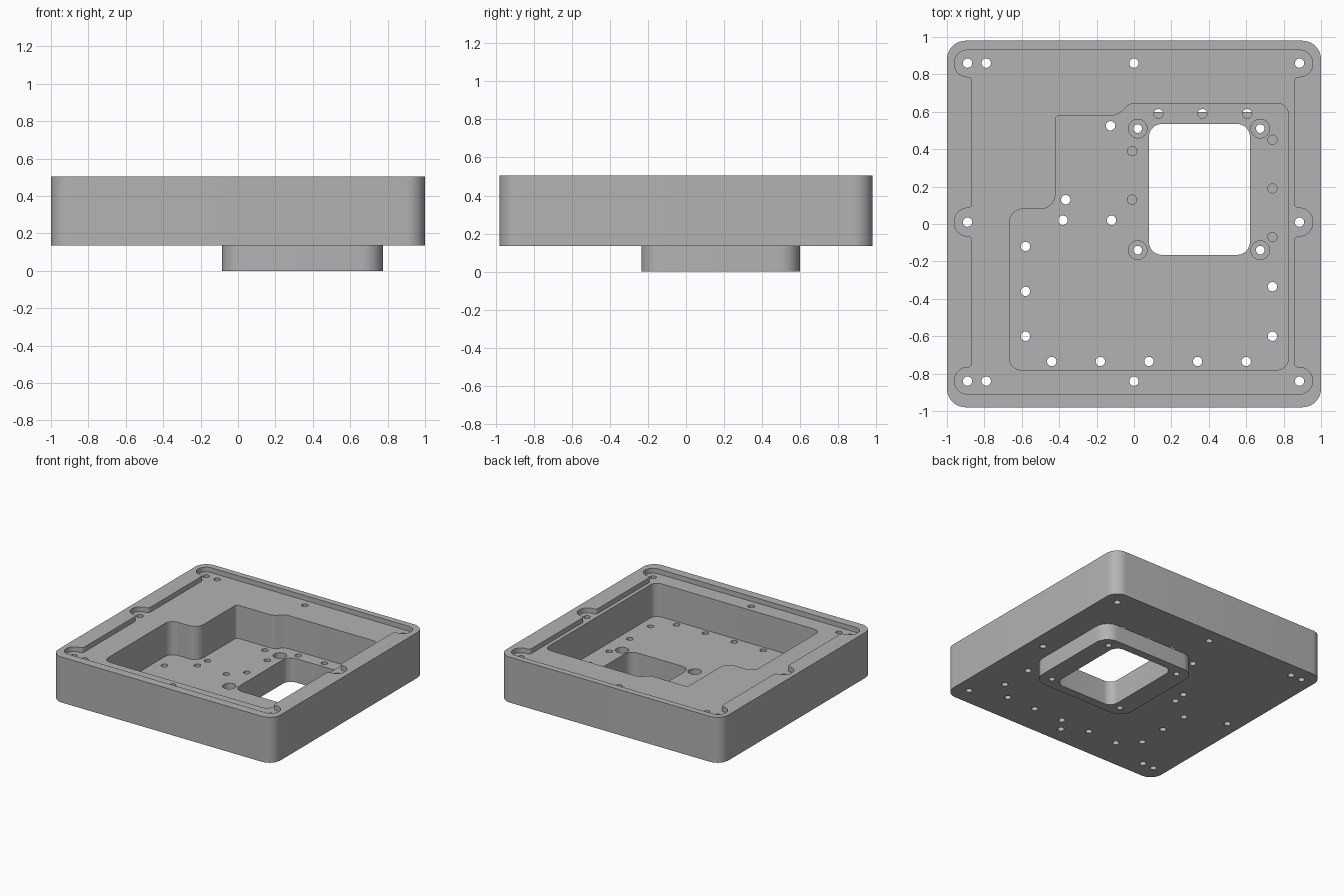
import bpy
import bmesh
from math import radians, tan, pi, cos, sin
from mathutils import Vector

default = bpy.data.objects.get("Cube")
if default:
    bpy.data.objects.remove(default, do_unlink=True)

grey = bpy.data.materials.new("machined grey")
grey.use_nodes = True
grey.diffuse_color = (0.45, 0.45, 0.45, 1)
grey.node_tree.nodes["Principled BSDF"].inputs["Base Color"].default_value = grey.diffuse_color

TOP, LEDGE, FLOOR, BASE = 0.505, 0.465, 0.195, 0.135


def rounded(corners, steps=10):
    """Outline through (x, y, radius) corners, each replaced by an arc."""
    out = []
    for i, (x, y, r) in enumerate(corners):
        p = Vector((x, y))
        a = (Vector(corners[i - 1][:2]) - p).normalized()
        b = (Vector(corners[(i + 1) % len(corners)][:2]) - p).normalized()
        half = a.angle(b) / 2
        centre = p + (a + b).normalized() * (r / sin(half))
        start = p + a * (r / tan(half)) - centre
        end = p + b * (r / tan(half)) - centre
        sweep = start.angle_signed(end)
        for k in range(steps + 1):
            t = -sweep * k / steps
            out.append((centre.x + start.x * cos(t) - start.y * sin(t),
                        centre.y + start.x * sin(t) + start.y * cos(t)))
    return out


def box(x0, x1, y0, y1, r):
    return rounded([(x0, y0, r), (x1, y0, r), (x1, y1, r), (x0, y1, r)])


def circle(x, y, r, n=24):
    return [(x + r * cos(2 * pi * k / n), y + r * sin(2 * pi * k / n)) for k in range(n)]


def prism(name, outlines, z0, z1):
    """Extrude one or more separate outlines into a single object."""
    bm = bmesh.new()
    for pts in outlines:
        face = bm.faces.new([bm.verts.new((x, y, z0)) for x, y in pts])
        top = bmesh.ops.extrude_face_region(bm, geom=[face])["geom"]
        bmesh.ops.translate(bm, vec=(0, 0, z1 - z0),
                            verts=[v for v in top if isinstance(v, bmesh.types.BMVert)])
    bmesh.ops.recalc_face_normals(bm, faces=bm.faces)
    mesh = bpy.data.meshes.new(name)
    bm.to_mesh(mesh)
    bm.free()
    mesh.materials.append(grey)
    ob = bpy.data.objects.new(name, mesh)
    bpy.context.collection.objects.link(ob)
    return ob


def combine(target, other, operation="DIFFERENCE"):
    mod = target.modifiers.new("combine", "BOOLEAN")
    mod.operation, mod.solver, mod.object = operation, "EXACT", other
    bpy.context.view_layer.objects.active = target
    bpy.ops.object.modifier_apply(modifier=mod.name)
    bpy.data.objects.remove(other, do_unlink=True)


# Outer block
housing = prism("housing", [box(-1, 1, -0.98, 0.98, 0.1)], BASE, TOP)

# Shallow lid recess, with round lobes for the screws along both sides
lobes = [(0.787, 0.93), (-0.065, 0.085), (-0.91, -0.767)]


def recess_side(outer, inner):
    pts = []
    for low, high in lobes:
        pts += [(inner, high, 0.025), (outer, high, 0.07),
                (outer, low, 0.07), (inner, low, 0.025)]
    return pts[1:-1]


recess = recess_side(-0.96, -0.865) + recess_side(0.955, 0.855)[::-1]
combine(housing, prism("recess_cutter", [rounded(recess)], LEDGE, 0.7))

# Deep stepped pocket
pocket = [(-0.665, -0.78, 0.06), (0.825, -0.78, 0.06), (0.825, 0.645, 0.06),
          (-0.02, 0.645, 0.07), (-0.09, 0.58, 0.07), (-0.42, 0.58, 0.02),
          (-0.42, 0.08, 0.08), (-0.665, 0.08, 0.07)]
combine(housing, prism("pocket_cutter", [rounded(pocket)], FLOOR, 0.7))

# Screw holes in the ledge and the pocket floor
ledge_holes = [(x, y) for y in (0.86, -0.84) for x in (-0.89, -0.79, 0, 0.885)]
ledge_holes += [(-0.89, 0.01), (0.885, 0.01)]
floor_holes = [(-0.58, y) for y in (-0.12, -0.36, -0.6)]
floor_holes += [(-0.44 + 0.26 * k, -0.735) for k in range(5)]
floor_holes += [(0.74, y) for y in (-0.6, -0.335, -0.07, 0.19, 0.45)]
floor_holes += [(x, 0.59) for x in (0.13, 0.365, 0.605)]
floor_holes += [(-0.01, 0.39), (-0.01, 0.13), (-0.125, 0.525),
                (-0.365, 0.13), (-0.38, 0.02), (-0.12, 0.02)]
combine(housing, prism("hole_cutter",
                       [circle(x, y, 0.025) for x, y in ledge_holes + floor_holes], 0.05, 0.7))

# Flange below, closing the holes above it
flange = prism("flange", [box(-0.085, 0.775, -0.235, 0.6, 0.11)], 0, BASE)
combine(housing, flange, "UNION")

# Window and counterbored bolt holes through the flange
combine(housing, prism("window_cutter", [box(0.08, 0.62, -0.165, 0.535, 0.07)], -0.1, 0.7))
bolts = [(x, y) for x in (0.02, 0.675) for y in (-0.14, 0.51)]
combine(housing, prism("bolt_cutter", [circle(x, y, 0.023) for x, y in bolts], -0.1, 0.7))
combine(housing, prism("counterbore_cutter", [circle(x, y, 0.05) for x, y in bolts], 0.11, 0.7))

# Smooth the round corners and keep machined edges sharp
bpy.ops.object.select_all(action="DESELECT")
housing.select_set(True)
bpy.context.view_layer.objects.active = housing
bpy.ops.object.shade_smooth_by_angle(angle=radians(30))
